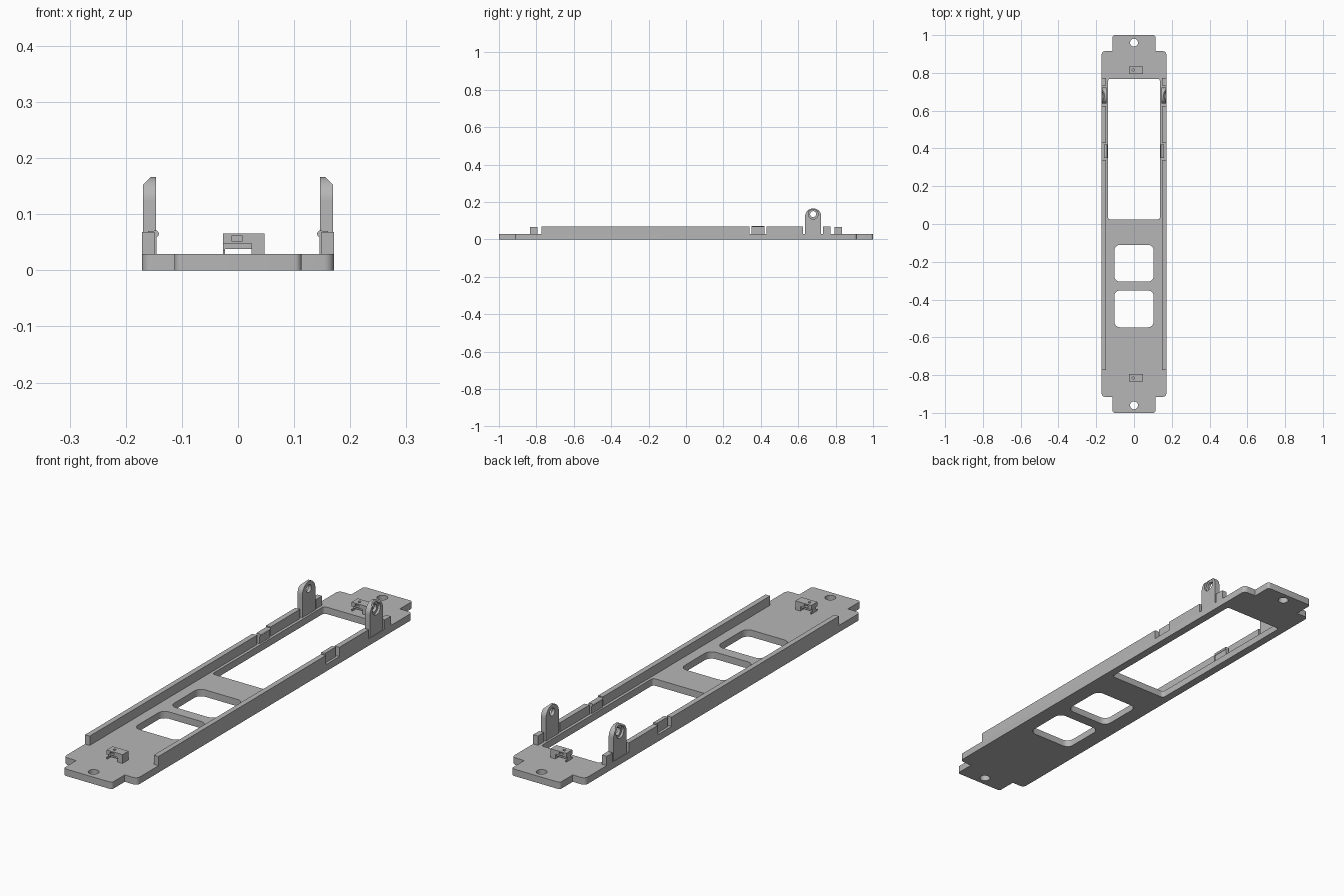
import bpy, bmesh, math
from mathutils import Vector, Matrix

cube = bpy.data.objects.get("Cube")
if cube:
    bpy.data.objects.remove(cube, do_unlink=True)

grey = bpy.data.materials.new("plain grey")
grey.use_nodes = True
COLOUR = (0.47, 0.47, 0.47, 1)
grey.diffuse_color = COLOUR
grey.node_tree.nodes["Principled BSDF"].inputs["Base Color"].default_value = COLOUR


def finish(name, bm):
    bmesh.ops.recalc_face_normals(bm, faces=bm.faces[:])
    mesh = bpy.data.meshes.new(name)
    bm.to_mesh(mesh)
    bm.free()
    mesh.materials.append(grey)
    obj = bpy.data.objects.new(name, mesh)
    bpy.context.collection.objects.link(obj)
    return obj


def block(name, x, y, z, radius=0):
    """Box from (min, max) ranges, with optional rounded upright corners."""
    bm = bmesh.new()
    bmesh.ops.create_cube(bm, size=1)
    for v in bm.verts:
        v.co = Vector([r[0] if c < 0 else r[1] for c, r in zip(v.co, (x, y, z))])
    if radius:
        upright = [e for e in bm.edges if abs(e.verts[0].co.z - e.verts[1].co.z) > 1e-4]
        bmesh.ops.bevel(bm, geom=upright, offset=radius, segments=6,
                        profile=0.5, affect='EDGES')
    return finish(name, bm)


def rod(name, centre, radius, depth, axis='Z'):
    bm = bmesh.new()
    bmesh.ops.create_cone(bm, cap_ends=True, segments=32, radius1=radius,
                          radius2=radius, depth=depth)
    turn = {'X': Matrix.Rotation(math.pi / 2, 4, 'Y'),
            'Y': Matrix.Rotation(math.pi / 2, 4, 'X'), 'Z': Matrix()}[axis]
    bmesh.ops.transform(bm, matrix=Matrix.Translation(centre) @ turn, verts=bm.verts[:])
    return finish(name, bm)


def combine(obj, other, operation='DIFFERENCE'):
    mod = obj.modifiers.new("shape", 'BOOLEAN')
    mod.operation, mod.solver, mod.object = operation, 'EXACT', other
    bpy.context.view_layer.objects.active = obj
    bpy.ops.object.modifier_apply(modifier=mod.name)
    bpy.data.objects.remove(other, do_unlink=True)


def smooth(obj):
    bpy.ops.object.select_all(action='DESELECT')
    obj.select_set(True)
    bpy.context.view_layer.objects.active = obj
    bpy.ops.object.shade_smooth_by_angle(angle=math.radians(30))


# Base plate with end tabs, window openings and screw holes
TOP = 0.029
base = block("base_plate", (-0.171, 0.171), (-0.915, 0.915), (0, TOP), 0.018)
combine(base, block("tabs", (-0.113, 0.113), (-1, 1), (0, TOP), 0.012), 'UNION')
for y, half in (((0.024, 0.768), 0.137), ((-0.305, -0.11), 0.104), ((-0.547, -0.352), 0.104)):
    radius = 0.012 if half > 0.11 else 0.03
    combine(base, block("window_cutter", (-half, half), y, (-0.1, 0.1), radius))
for y in (-0.96, 0.96):
    combine(base, rod("screw_cutter", (0, y, 0), 0.021, 0.2))
smooth(base)


def ear(name, side):
    """Upright lug with a round top, sloped outer edge and stepped hole."""
    cy, cz, r = 0.68, 0.123, 0.043
    outline = [(cy - r, TOP - 0.002), (cy + r, TOP - 0.002)]
    outline += [(cy + r * math.cos(math.pi * i / 24), cz + r * math.sin(math.pi * i / 24))
                for i in range(25)]
    bm = bmesh.new()
    face = bm.faces.new([bm.verts.new((side * 0.146, y, z)) for y, z in outline])
    ext = bmesh.ops.extrude_face_region(bm, geom=[face])
    bmesh.ops.translate(bm, vec=(side * 0.023, 0, 0),
                        verts=[g for g in ext["geom"] if isinstance(g, bmesh.types.BMVert)])
    cut = bmesh.ops.bisect_plane(bm, geom=bm.verts[:] + bm.edges[:] + bm.faces[:],
                                 plane_co=(side * 0.169, cy, 0.153),
                                 plane_no=(side, 0, 1), clear_outer=True)
    edges = [g for g in cut["geom_cut"] if isinstance(g, bmesh.types.BMEdge)]
    bmesh.ops.edgeloop_fill(bm, edges=edges)
    obj = finish(name, bm)
    combine(obj, rod("bore_cutter", (side * 0.16, cy, 0.135), 0.016, 0.1, 'X'))
    combine(obj, rod("step_cutter", (side * 0.169, cy, 0.135), 0.026, 0.02, 'X'))
    smooth(obj)


# Side rails, snap clips and ears
for side, label in ((1, "left"), (-1, "right")):
    def span(a, b):
        return tuple(sorted((side * a, side * b)))
    for part, y in (("long", (-0.773, 0.34)), ("middle", (0.43, 0.625)), ("short", (0.732, 0.772))):
        block(f"{label}_{part}_rail", span(0.149, 0.171), y, (TOP - 0.002, 0.068))
    clip = block(f"{label}_clip", span(0.145, 0.16), (0.35, 0.42), (TOP - 0.002, 0.07))
    combine(clip, rod("bead", (side * 0.147, 0.385, 0.065), 0.006, 0.07, 'Y'), 'UNION')
    smooth(clip)
    ear(f"{label}_ear", side)

# Small bridge catches near each end
for y, label in ((-0.815, "front"), (0.815, "back")):
    full = (y - 0.02, y + 0.02)
    catch = block(f"{label}_catch", (-0.027, 0.047), full, (TOP - 0.001, 0.066))
    combine(catch, block("arch_cutter", (-0.023, 0.024), (y - 0.1, y + 0.1), (0, 0.038)))
    for s in (-1, 1):
        ys = tuple(sorted((y + s * 0.012, y + s * 0.1)))
        combine(catch, block("waist_cutter", (-0.1, 0.024), ys, (0.036, 0.048)))
        ys = tuple(sorted((y + s * 0.008, y + s * 0.1)))
        combine(catch, block("slot_cutter", (-0.012, 0.008), ys, (0.052, 0.061)))
    combine(catch, rod("pin_cutter", (-0.004, y, 0.066), 0.006, 0.03))
